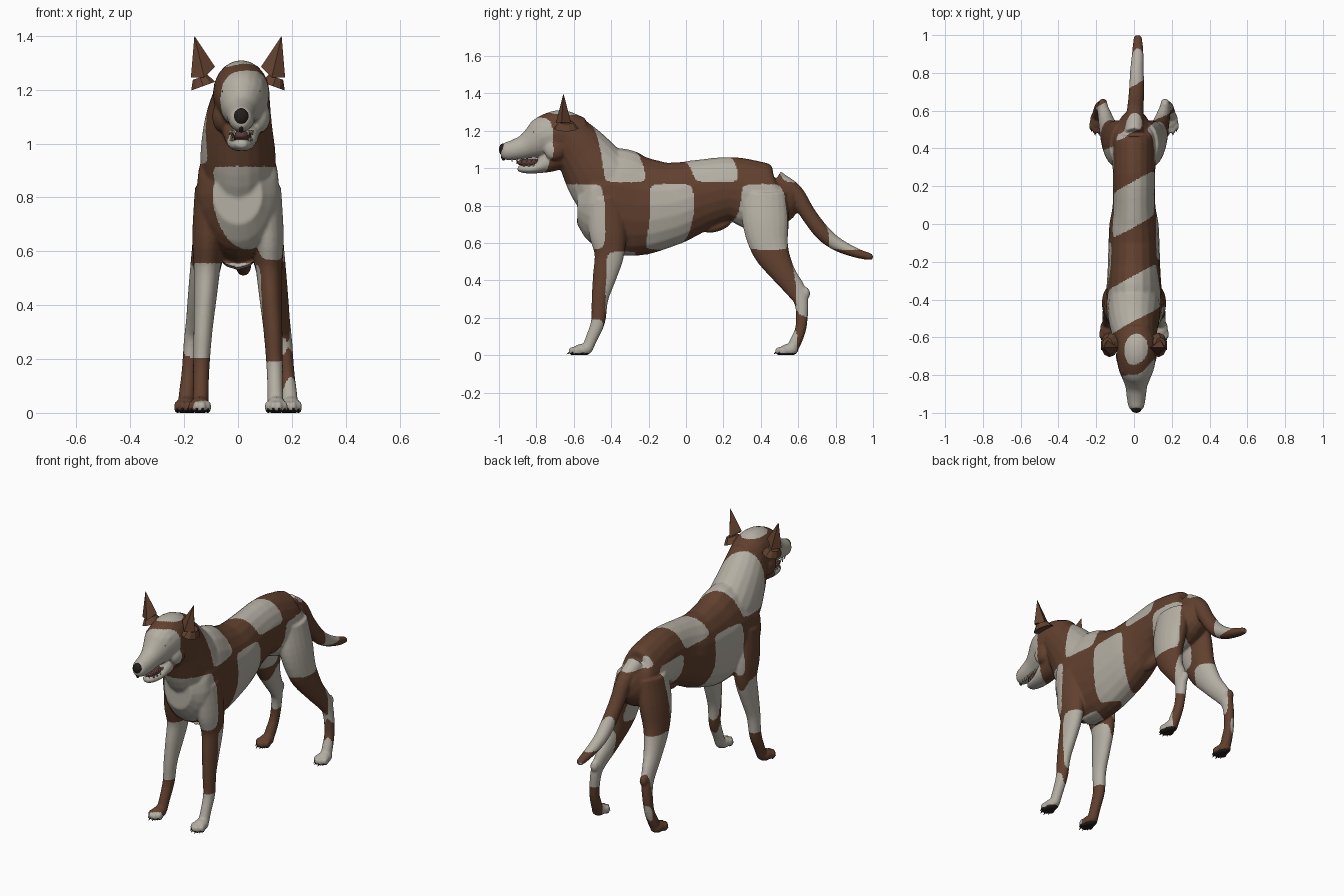
import bpy, bmesh, math
from mathutils import Vector, Matrix

cube = bpy.data.objects.get("Cube")
if cube:
    bpy.data.objects.remove(cube)


def material(name, rgb):
    m = bpy.data.materials.new(name)
    m.use_nodes = True
    m.diffuse_color = (*rgb, 1)
    bsdf = m.node_tree.nodes["Principled BSDF"]
    bsdf.inputs["Base Color"].default_value = (*rgb, 1)
    bsdf.inputs["Roughness"].default_value = 0.8
    return m


cream = material("pale coat", (0.46, 0.43, 0.37))
brown = material("brown coat", (0.12, 0.052, 0.028))
black = material("black skin", (0.018, 0.013, 0.011))
pink = material("mouth flesh", (0.11, 0.045, 0.04))
ivory = material("tooth ivory", (0.5, 0.45, 0.34))


def tube(bm, stations, sides=20, steps=4):
    """Closed loft through (x, y, z, half width, half depth) stations."""
    p = [Vector(s) for s in stations]
    p = [p[0] * 2 - p[1]] + p + [p[-1] * 2 - p[-2]]
    path = []
    for a, b, c, d in zip(p, p[1:], p[2:], p[3:]):
        for i in range(steps):
            t = i / steps
            path.append((b * 2 + (c - a) * t + (a * 2 - b * 5 + c * 4 - d) * t**2
                         + (b * 3 - a - c * 3 + d) * t**3) / 2)
    path.append(p[-2])
    rings = []
    for i, s in enumerate(path):
        step = path[min(i + 1, len(path) - 1)] - path[max(i - 1, 0)]
        up = Vector((0, -step[2], step[1])).normalized()
        ring = []
        for k in range(sides):
            a = math.tau * k / sides
            ring.append(bm.verts.new(Vector(s[:3]) + Vector((s[3] * math.cos(a), 0, 0))
                                     + up * s[4] * math.sin(a)))
        rings.append(ring)
    for r, q in zip(rings, rings[1:]):
        for k in range(sides):
            j = (k + 1) % sides
            bm.faces.new((r[k], r[j], q[j], q[k]))
    bm.faces.new(rings[0][::-1])
    bm.faces.new(rings[-1])


def ball(bm, centre, radii, tilt=0):
    bmesh.ops.create_uvsphere(
        bm, u_segments=18, v_segments=12, radius=1,
        matrix=Matrix.Translation(centre) @ Matrix.Rotation(tilt, 4, 'X') @ Matrix.Diagonal((*radii, 1)))


def spike(bm, base, tip, radius):
    base, tip = Vector(base), Vector(tip)
    axis = tip - base
    bmesh.ops.create_cone(
        bm, segments=8, radius1=radius, radius2=0, depth=axis.length, cap_ends=True,
        matrix=Matrix.Translation((base + tip) / 2) @ axis.to_track_quat('Z', 'Y').to_matrix().to_4x4())


def finish(bm, name, mat, smooth=True):
    bmesh.ops.recalc_face_normals(bm, faces=bm.faces[:])
    mesh = bpy.data.meshes.new(name)
    bm.to_mesh(mesh)
    bm.free()
    mesh.materials.append(mat)
    for f in mesh.polygons:
        f.use_smooth = smooth
    obj = bpy.data.objects.new(name, mesh)
    bpy.context.collection.objects.link(obj)
    return obj


HEAD_X = 0.012
bm = bmesh.new()

# Torso: y, top, bottom, half width
torso = [(.57, .95, .82, .05), (.5, .985, .7, .1), (.4, 1.03, .66, .115), (.25, 1.06, .72, .112),
         (.1, 1.05, .68, .113), (0, 1.04, .63, .13), (-.1, 1.04, .58, .135), (-.25, 1.07, .53, .14),
         (-.4, 1.11, .54, .15), (-.5, 1.04, .58, .15), (-.58, .92, .7, .09)]
tube(bm, [(0, y, (t + b) / 2, w, (t - b) / 2) for y, t, b, w in torso])

# Neck, skull with muzzle, lower jaw
tube(bm, [(0, -.38, .86, .13, .2), (0, -.46, .95, .14, .185), (0, -.55, 1.08, .125, .15),
          (HEAD_X, -.63, 1.18, .105, .12)])
tube(bm, [(HEAD_X, *s) for s in [
    (-.53, 1.2, .07, .07), (-.6, 1.19, .1, .11), (-.68, 1.185, .105, .125), (-.75, 1.17, .098, .113),
    (-.8, 1.143, .08, .093), (-.86, 1.115, .058, .066), (-.92, 1.097, .05, .055),
    (-.97, 1.09, .04, .045), (-.99, 1.09, .02, .025)]])
tube(bm, [(HEAD_X, *s) for s in [
    (-.67, 1.07, .075, .075), (-.74, 1.03, .065, .055), (-.81, .998, .05, .027),
    (-.87, .996, .038, .022), (-.9, 1.0, .02, .014)]])

# Tail and belly sheath
tube(bm, [(0, .48, .94, .05, .05), (.005, .58, .87, .045, .046), (.01, .65, .76, .042, .042),
          (.015, .73, .655, .04, .042), (.015, .81, .592, .036, .036),
          (.02, .91, .547, .03, .026), (.02, .985, .527, .022, .018), (.02, 1, .526, .01, .008)])
ball(bm, (0, .17, .695), (.03, .08, .032), .35)

# Legs and paws
front_leg = [(.09, -.44, .84, .07, .1), (.11, -.42, .66, .06, .1), (.115, -.41, .54, .05, .08),
             (.122, -.435, .42, .042, .064), (.13, -.46, .3, .035, .045),
             (.136, -.47, .18, .031, .038), (.138, -.505, .09, .029, .032), (.14, -.53, .03, .03, .03)]
hind_leg = [(.06, .42, .87, .07, .12), (.09, .425, .72, .07, .125), (.115, .45, .57, .06, .1),
            (.14, .52, .44, .046, .066), (.16, .59, .345, .033, .052), (.172, .618, .27, .029, .036),
            (.183, .615, .15, .027, .03), (.19, .585, .07, .03, .032), (.193, .565, .03, .03, .03)]
paws = [(.142, -.555), (.195, .55)]
toes = [(-.03, -.03), (-.011, -.05), (.011, -.05), (.03, -.03)]
for side in (-1, 1):
    for leg in (front_leg, hind_leg):
        tube(bm, [(side * s[0], *s[1:]) for s in leg])
    ball(bm, (side * .165, .638, .33), (.024, .026, .035))
    for x, y in paws:
        ball(bm, (side * x, y, .028), (.038, .05, .033))
        for dx, dy in toes:
            ball(bm, (side * (x + dx), y + dy, .022), (.013, .025, .024))
    # Brows and cheeks
    ball(bm, (HEAD_X + side * .05, -.775, 1.225), (.032, .035, .022), .5)
    ball(bm, (HEAD_X + side * .07, -.7, 1.1), (.038, .06, .06))

# Fuse the parts into one skin
body = finish(bm, "body", cream)
remesh = body.modifiers.new("fuse", 'REMESH')
remesh.mode = 'VOXEL'
remesh.voxel_size = 0.0065
relax = body.modifiers.new("relax", 'SMOOTH')
relax.factor = 0.5
relax.iterations = 6
skin = bpy.data.meshes.new_from_object(body.evaluated_get(bpy.context.evaluated_depsgraph_get()))
body.modifiers.clear()
body.data = skin
skin.name = "body"
skin.materials.clear()
for m in (cream, brown, black):
    skin.materials.append(m)
for v in skin.vertices:
    v.co.z = max(v.co.z, 0)

# Coat patches: slanted bands across the back, alternating with height
for f in skin.polygons:
    f.use_smooth = True
    x, y, z = f.center
    band = math.sin(math.pi * (y - .55 * x + .02) / .25)
    level = math.sin(math.pi * (z - .2) / .36)
    f.material_index = 0 if band * level > .035 else 1
    if z < .012:
        f.material_index = 2

# Ears: upright pointed blade above a folded flap
for side, name in ((1, "left"), (-1, "right")):
    bm = bmesh.new()
    tip = bm.verts.new((side * .162, -.655, 1.4))
    base = [bm.verts.new((side * x, y, z)) for x, y, z in
            [(.085, -.655, 1.285), (.125, -.695, 1.245), (.175, -.665, 1.245), (.14, -.615, 1.245)]]
    for i in range(4):
        bm.faces.new((base[i], base[(i + 1) % 4], tip))
    bm.faces.new(base)
    finish(bm, name + "_ear", brown, False)
    bm = bmesh.new()
    bmesh.ops.create_cone(
        bm, segments=10, radius1=1, radius2=.6, depth=1, cap_ends=True,
        matrix=Matrix.Translation((side * .135, -.64, 1.23)) @ Matrix.Rotation(side * .35, 4, 'Y')
        @ Matrix.Diagonal((.05, .065, .035, 1)))
    finish(bm, name + "_ear_fold", brown, False)
    bm = bmesh.new()
    ball(bm, (HEAD_X + side * .056, -.806, 1.192), (.018, .018, .014))
    finish(bm, name + "_eye", black)

# Nose
bm = bmesh.new()
ball(bm, (HEAD_X, -.978, 1.1), (.028, .022, .032))
ball(bm, (HEAD_X, -.975, 1.065), (.009, .014, .025))
finish(bm, "nose", black)

# Mouth lining and teeth
bm = bmesh.new()
ball(bm, (HEAD_X, -.83, 1.03), (.038, .075, .022))
finish(bm, "mouth_lining", pink)
bm = bmesh.new()
for side in (-1, 1):
    for i in range(6):
        y = -.93 + i * .026
        x = HEAD_X + side * (.022 + i * .004)
        size = .026 if i == 1 else .014
        spike(bm, (x, y, 1.05), (x, y, 1.044 - size), .006)
        if i > 1:
            spike(bm, (x, y + .012, 1.01), (x, y + .012, 1.032), .005)
finish(bm, "teeth", ivory)

# Claws
bm = bmesh.new()
for side in (-1, 1):
    for x, y in paws:
        for dx, dy in toes:
            cx = side * (x + dx)
            spike(bm, (cx, y + dy - .014, .018), (cx, y + dy - .034, .004), .006)
finish(bm, "claws", black)
